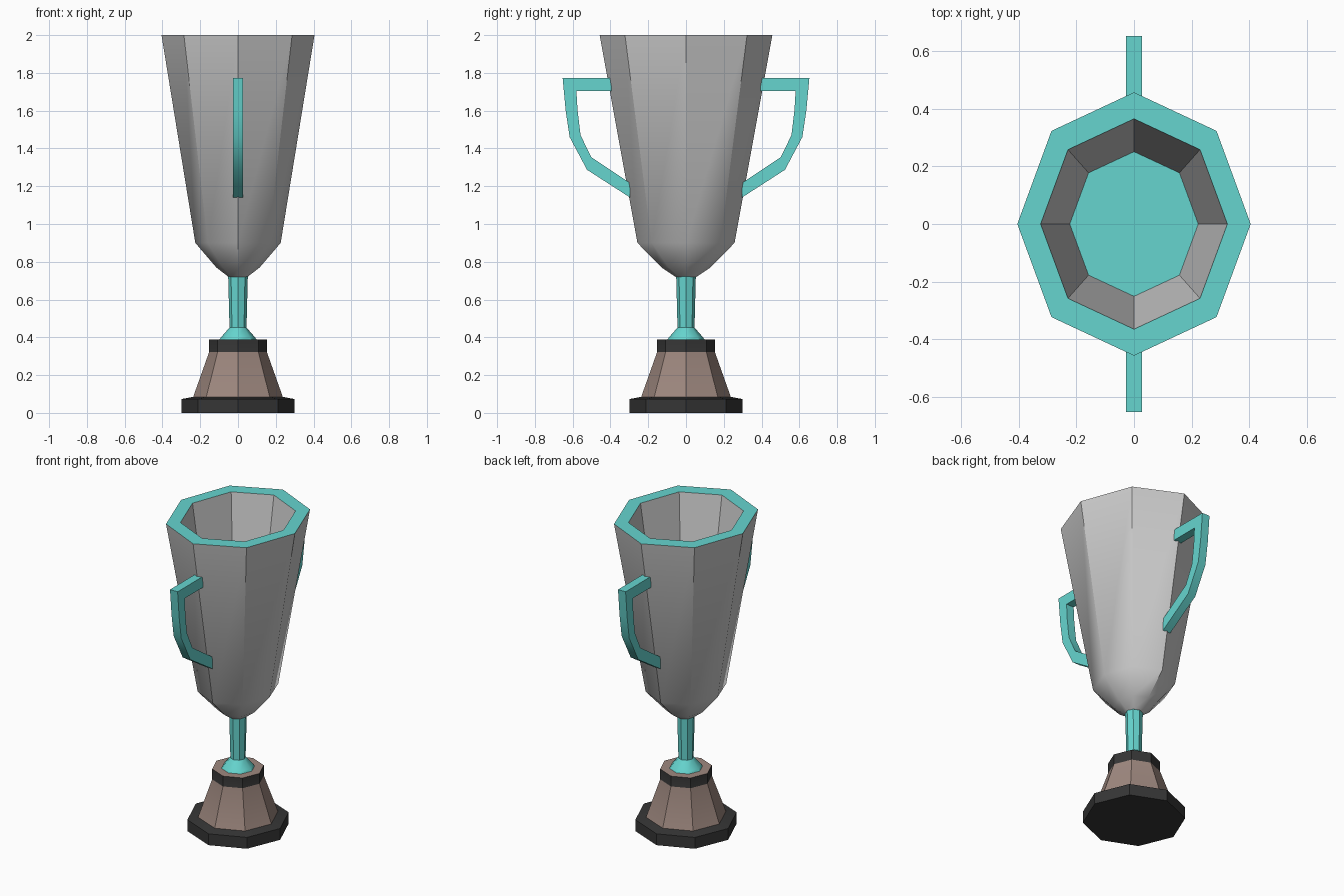
import bpy, bmesh, math

if "Cube" in bpy.data.objects:
    bpy.data.objects.remove(bpy.data.objects["Cube"])


def material(name, rgb):
    # sRGB 0-255 to linear
    lin = [((c / 255 + 0.055) / 1.055) ** 2.4 for c in rgb]
    m = bpy.data.materials.new(name)
    m.diffuse_color = (*lin, 1)
    m.use_nodes = True
    m.node_tree.nodes["Principled BSDF"].inputs["Base Color"].default_value = m.diffuse_color
    return m


SILVER = material("silver grey", (205, 205, 205))
TEAL = material("teal", (102, 213, 207))
BROWN = material("brown", (158, 136, 127))
DARK = material("charcoal", (54, 54, 54))


def finish(name, bm, mats, angle=35):
    # flat facets, with only gentle bends smoothed
    bmesh.ops.recalc_face_normals(bm, faces=bm.faces)
    for f in bm.faces:
        f.smooth = True
    for e in bm.edges:
        e.smooth = e.calc_face_angle(math.pi) < math.radians(angle)
    mesh = bpy.data.meshes.new(name)
    bm.to_mesh(mesh)
    bm.free()
    for m in mats:
        mesh.materials.append(m)
    obj = bpy.data.objects.new(name, mesh)
    bpy.context.collection.objects.link(obj)
    return obj


def loft(name, profile, bands, caps, mats, sides=8):
    # octagonal rings (rx, ry, z); one material index per band, then bottom and top caps
    bm = bmesh.new()
    turn = [2 * math.pi * i / sides for i in range(sides)]
    rings = [[bm.verts.new((rx * math.cos(a), ry * math.sin(a), z)) for a in turn]
             for rx, ry, z in profile]
    for lo, hi, mi in zip(rings, rings[1:], bands):
        for i in range(sides):
            j = (i + 1) % sides
            bm.faces.new((lo[i], lo[j], hi[j], hi[i])).material_index = mi
    bm.faces.new(rings[0][::-1]).material_index = caps[0]
    bm.faces.new(rings[-1]).material_index = caps[1]
    return finish(name, bm, mats)


# Plinth: dark foot, brown body, dark collar with brown top
loft("plinth",
     [(r, r, z) for r, z in [(0.30, 0), (0.30, 0.073), (0.237, 0.085),
                             (0.153, 0.322), (0.153, 0.388)]],
     [0, 0, 1, 0], (0, 1), [DARK, BROWN])

# Stem with flared bottom
loft("stem",
     [(r, r, z) for r, z in [(0.10, 0.385), (0.09, 0.40), (0.045, 0.452), (0.052, 0.725)]],
     [0, 0, 0], (0, 0), [TEAL])

# Cup: outside wall, teal rim, inside wall and teal floor
loft("cup",
     [(0.05, 0.055, 0.72), (0.115, 0.13, 0.77), (0.226, 0.257, 0.90), (0.405, 0.457, 2.0),
      (0.324, 0.365, 2.0), (0.223, 0.251, 1.32)],
     [0, 0, 0, 1, 0], (0, 1), [SILVER, TEAL])

# Handles: square-section bent bars, one on each side
OUTER = [(0.395, 1.773), (0.653, 1.773), (0.637, 1.60), (0.616, 1.46), (0.524, 1.287), (0.296, 1.140)]
INNER = [(0.395, 1.703), (0.580, 1.703), (0.574, 1.60), (0.558, 1.47), (0.502, 1.354), (0.296, 1.217)]


def handle(name, side, half=0.027):
    bm = bmesh.new()
    rings = []
    for (yo, zo), (yi, zi) in zip(OUTER, INNER):
        rings.append([bm.verts.new((x, side * y, z)) for x, y, z in
                      [(-half, yo, zo), (half, yo, zo), (half, yi, zi), (-half, yi, zi)]])
    for a, b in zip(rings, rings[1:]):
        for i in range(4):
            j = (i + 1) % 4
            bm.faces.new((a[i], a[j], b[j], b[i]))
    bm.faces.new(rings[0])
    bm.faces.new(rings[-1])
    return finish(name, bm, [TEAL])


handle("front_handle", -1)
handle("back_handle", 1)
